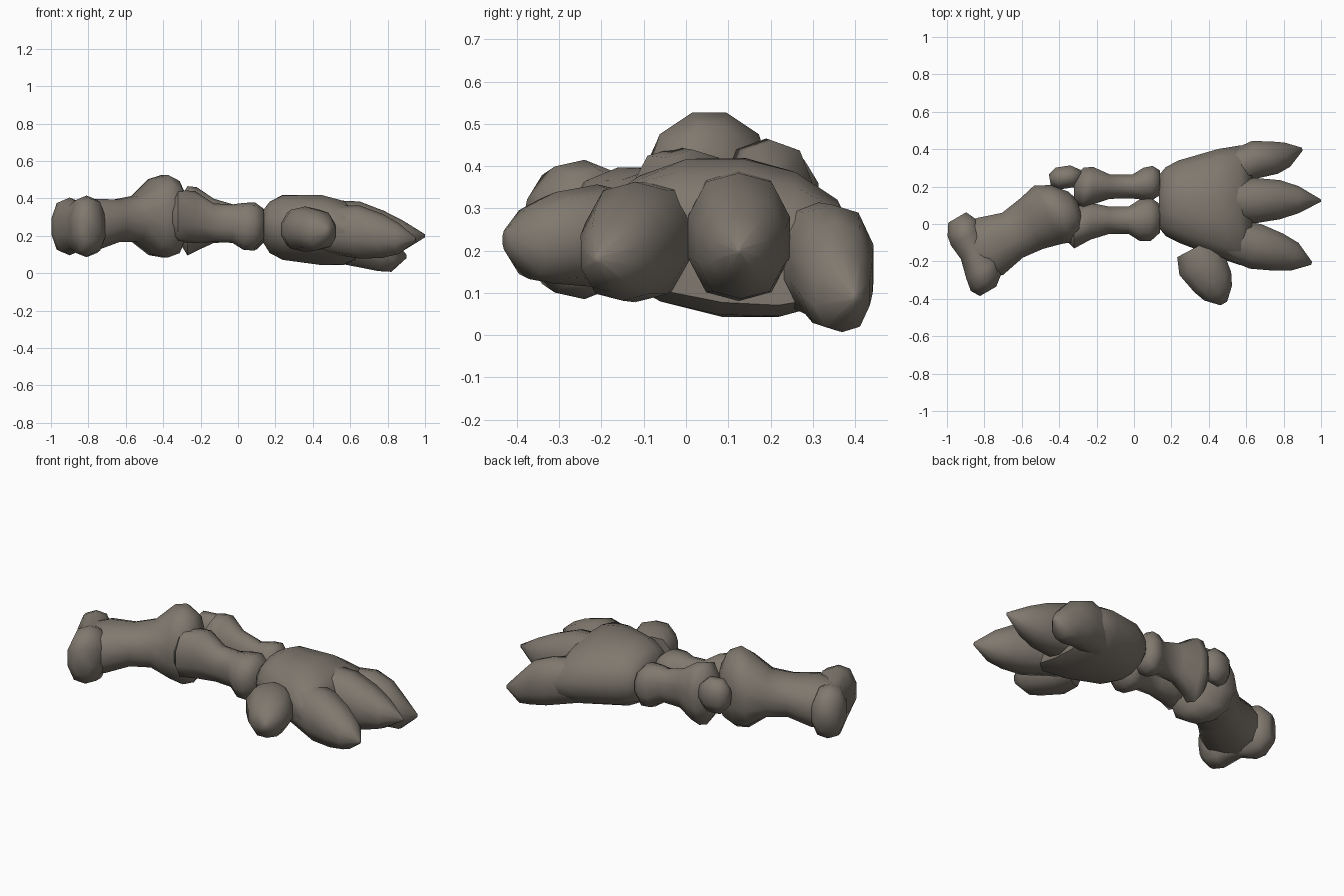
import bpy, bmesh, math
from mathutils import Vector

bone = bpy.data.materials.new("weathered bone")
bone.diffuse_color = (0.215, 0.19, 0.158, 1)


def loft(name, heading, sections, sides=10, power=2.5, roll=0):
    """Skin rounded rings; section = x, y, z, half width, half height, optional heading."""
    bm = bmesh.new()
    rings = []
    r = math.radians(roll)
    for x, y, z, hw, hh, *own in sections:
        a = math.radians(own[0] if own else heading)
        side, up = Vector((-math.sin(a), math.cos(a), 0)), Vector((0, 0, 1))
        w = side * math.cos(r) + up * math.sin(r)
        u = up * math.cos(r) - side * math.sin(r)
        ring = []
        for i in range(sides):
            t = 2 * math.pi * (i + 0.5) / sides
            c, s = math.cos(t), math.sin(t)
            k = 1.03 / (abs(c) ** power + abs(s) ** power) ** (1 / power)
            ring.append(bm.verts.new(Vector((x, y, z)) + w * (hw * k * c) + u * (hh * k * s)))
        rings.append(ring)
    for p, q in zip(rings, rings[1:]):
        for i in range(sides):
            j = (i + 1) % sides
            bm.faces.new((p[i], p[j], q[j], q[i]))
    bm.faces.new(rings[0][::-1])
    bm.faces.new(rings[-1])
    bmesh.ops.recalc_face_normals(bm, faces=bm.faces)
    me = bpy.data.meshes.new(name)
    bm.to_mesh(me)
    bm.free()
    ob = bpy.data.objects.new(name, me)
    bpy.context.collection.objects.link(ob)
    me.materials.append(bone)
    bpy.ops.object.select_all(action='DESELECT')
    ob.select_set(True)
    bpy.context.view_layer.objects.active = ob
    bpy.ops.object.shade_smooth_by_angle(angle=math.radians(62))
    return ob


# Upper arm bone: shaft and head, with a two-lobed spool across the far end
loft("upper_arm_bone", 25, [
    (-0.86, -0.155, 0.25, 0.15, 0.12),
    (-0.77, -0.12, 0.26, 0.165, 0.135),
    (-0.65, -0.06, 0.28, 0.13, 0.112),
    (-0.55, 0.00, 0.29, 0.145, 0.122),
    (-0.46, 0.05, 0.30, 0.17, 0.20),
    (-0.39, 0.055, 0.305, 0.16, 0.218, 20),
    (-0.32, 0.06, 0.30, 0.115, 0.19, 15),
    (-0.285, 0.06, 0.30, 0.07, 0.12, 15)], 12)
loft("upper_arm_knuckles", -60, [
    (-0.945, 0.035, 0.25, 0.055, 0.08),
    (-0.92, -0.02, 0.25, 0.088, 0.14),
    (-0.90, -0.07, 0.25, 0.09, 0.15),
    (-0.86, -0.15, 0.25, 0.075, 0.125),
    (-0.81, -0.24, 0.25, 0.10, 0.16),
    (-0.79, -0.31, 0.25, 0.095, 0.145),
    (-0.78, -0.36, 0.25, 0.05, 0.08)])

# Pair of forearm bones
loft("forearm_bone_front", 0, [
    (-0.36, -0.02, 0.295, 0.07, 0.085),
    (-0.32, -0.02, 0.305, 0.11, 0.135),
    (-0.23, 0.015, 0.30, 0.097, 0.135),
    (-0.13, 0.02, 0.27, 0.072, 0.10),
    (-0.03, 0.02, 0.265, 0.072, 0.10),
    (0.03, 0.02, 0.25, 0.11, 0.122),
    (0.09, 0.025, 0.25, 0.115, 0.125),
    (0.14, 0.03, 0.26, 0.075, 0.08)])
loft("forearm_bone_back", 0, [
    (-0.32, 0.18, 0.28, 0.07, 0.10),
    (-0.27, 0.19, 0.28, 0.11, 0.18),
    (-0.22, 0.205, 0.29, 0.10, 0.165),
    (-0.13, 0.20, 0.28, 0.065, 0.115),
    (-0.01, 0.20, 0.265, 0.063, 0.095),
    (0.05, 0.215, 0.25, 0.085, 0.12),
    (0.10, 0.22, 0.25, 0.09, 0.12),
    (0.14, 0.22, 0.25, 0.065, 0.08)])

# Small elbow knob
loft("elbow_knob", 10, [
    (-0.45, 0.235, 0.32, 0.03, 0.05),
    (-0.41, 0.243, 0.32, 0.06, 0.097),
    (-0.33, 0.255, 0.32, 0.06, 0.097),
    (-0.28, 0.26, 0.32, 0.03, 0.05)], 8)

# Broad arched palm, sloping to the back
loft("palm", 0, [
    (0.135, 0.12, 0.25, 0.14, 0.085),
    (0.17, 0.12, 0.245, 0.18, 0.135),
    (0.24, 0.12, 0.245, 0.215, 0.17),
    (0.45, 0.11, 0.23, 0.285, 0.183),
    (0.57, 0.10, 0.215, 0.315, 0.163),
    (0.63, 0.10, 0.19, 0.29, 0.11)], 14, 2.15, -7)

# Three pointed fingers
loft("finger_back", 12, [
    (0.42, 0.25, 0.20, 0.09, 0.12),
    (0.65, 0.345, 0.17, 0.10, 0.135),
    (0.75, 0.355, 0.14, 0.088, 0.125),
    (0.82, 0.37, 0.10, 0.066, 0.09),
    (0.90, 0.40, 0.09, 0.008, 0.01)])
loft("finger_middle", 0, [
    (0.42, 0.12, 0.25, 0.11, 0.14),
    (0.65, 0.125, 0.232, 0.12, 0.147),
    (0.78, 0.13, 0.21, 0.104, 0.12),
    (0.88, 0.13, 0.20, 0.072, 0.08),
    (1.00, 0.125, 0.20, 0.006, 0.008)])
loft("finger_front", -15, [
    (0.42, -0.05, 0.24, 0.10, 0.12),
    (0.65, -0.12, 0.22, 0.122, 0.138),
    (0.77, -0.15, 0.20, 0.102, 0.115),
    (0.86, -0.175, 0.185, 0.076, 0.08),
    (0.95, -0.21, 0.18, 0.008, 0.01)])

# Stubby thumb
loft("thumb", -62, [
    (0.32, -0.13, 0.235, 0.10, 0.10),
    (0.36, -0.21, 0.235, 0.132, 0.118),
    (0.42, -0.31, 0.23, 0.112, 0.105),
    (0.45, -0.37, 0.22, 0.083, 0.085),
    (0.48, -0.425, 0.225, 0.02, 0.025)])
